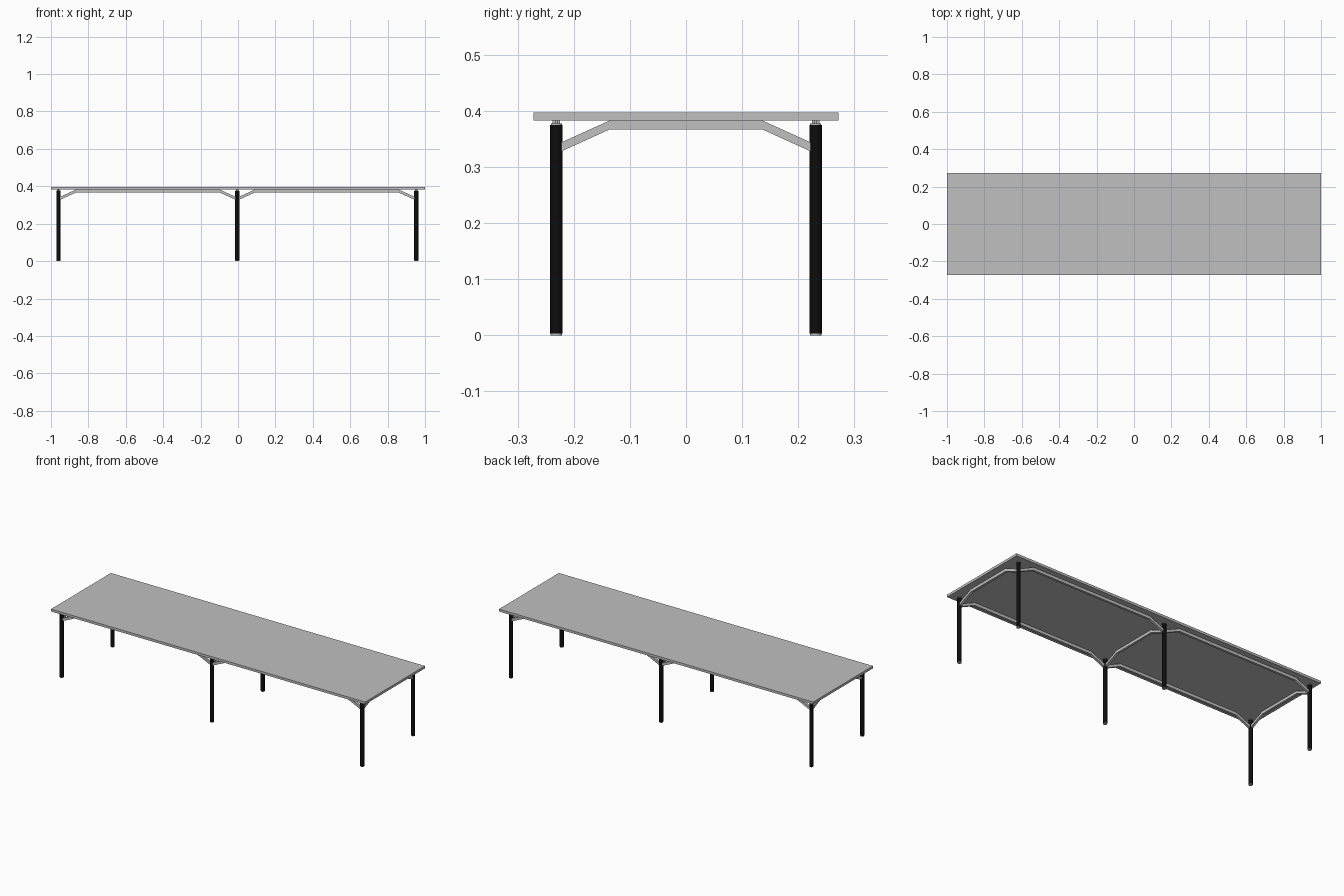
import bpy
import bmesh
from mathutils import Vector

cube = bpy.data.objects.get("Cube")
if cube:
    bpy.data.objects.remove(cube, do_unlink=True)


def material(name, value):
    mat = bpy.data.materials.new(name)
    mat.use_nodes = True
    color = (value, value, value, 1)
    mat.diffuse_color = color
    mat.node_tree.nodes["Principled BSDF"].inputs["Base Color"].default_value = color
    return mat


GREY = material("light_grey", 0.53)
BLACK = material("black", 0.004)

LEG_X = (-0.96, -0.004, 0.953)
LEG_Y = 0.231
LEG_R = 0.011
TOP_Z, UNDER_Z = 0.397, 0.383


def cylinder(name, x, y, z0, z1, radius, mat):
    bpy.ops.mesh.primitive_cylinder_add(
        vertices=24, radius=radius, depth=z1 - z0, location=(x, y, (z0 + z1) / 2))
    obj = bpy.context.object
    obj.name = name
    obj.data.materials.append(mat)
    bpy.ops.object.shade_smooth_by_angle()


def rail(name, start, end, width=0.013):
    """Flat rail under the top whose ends slope down into two legs."""
    start, end = Vector(start), Vector(end)
    along = (end - start).normalized()
    side = Vector((-along.y, along.x, 0)) * width / 2
    length = (end - start).length
    inset, bend, drop, thick = 0.009, 0.095, 0.039, 0.016
    upper = [(inset, UNDER_Z - drop), (bend, UNDER_Z),
             (length - bend, UNDER_Z), (length - inset, UNDER_Z - drop)]
    profile = upper + [(u, z - thick) for u, z in reversed(upper)]
    bm = bmesh.new()
    verts = [bm.verts.new(start + along * u - side + Vector((0, 0, z))) for u, z in profile]
    # Split into three quads so every face is convex
    faces = [bm.faces.new([verts[i], verts[i + 1], verts[6 - i], verts[7 - i]]) for i in range(3)]
    ret = bmesh.ops.extrude_face_region(bm, geom=faces, use_keep_orig=True)
    moved = [g for g in ret["geom"] if isinstance(g, bmesh.types.BMVert)]
    bmesh.ops.translate(bm, verts=moved, vec=side * 2)
    bmesh.ops.recalc_face_normals(bm, faces=bm.faces)
    mesh = bpy.data.meshes.new(name)
    bm.to_mesh(mesh)
    bm.free()
    mesh.materials.append(GREY)
    bpy.context.collection.objects.link(bpy.data.objects.new(name, mesh))


# Table top
bpy.ops.mesh.primitive_cube_add(size=1, location=(0, 0, (TOP_Z + UNDER_Z) / 2))
top = bpy.context.object
top.name = "table_top"
top.scale = (2, 0.544, TOP_Z - UNDER_Z)
bpy.ops.object.transform_apply(location=False, rotation=False, scale=True)
top.data.materials.append(GREY)

# Legs with foot, cap and the pin that carries the top
for x, place in zip(LEG_X, ("right", "middle", "left")):
    for y, row in ((-LEG_Y, "front"), (LEG_Y, "back")):
        tag = f"{row}_{place}"
        cylinder(f"{tag}_foot", x, y, 0, 0.003, LEG_R * 0.92, GREY)
        cylinder(f"{tag}_leg", x, y, 0.003, 0.375, LEG_R, BLACK)
        cylinder(f"{tag}_leg_cap", x, y, 0.375, 0.378, LEG_R * 0.9, GREY)
        cylinder(f"{tag}_pin", x, y, 0.378, UNDER_Z, 0.002, GREY)
    # Cross rail joining the front and back leg
    rail(f"{place}_cross_rail", (x, -LEG_Y, 0), (x, LEG_Y, 0))

# Long rails between neighbouring legs
for y, row in ((-LEG_Y, "front"), (LEG_Y, "back")):
    for x0, x1, place in zip(LEG_X, LEG_X[1:], ("right", "left")):
        rail(f"{row}_{place}_long_rail", (x0, y, 0), (x1, y, 0))
